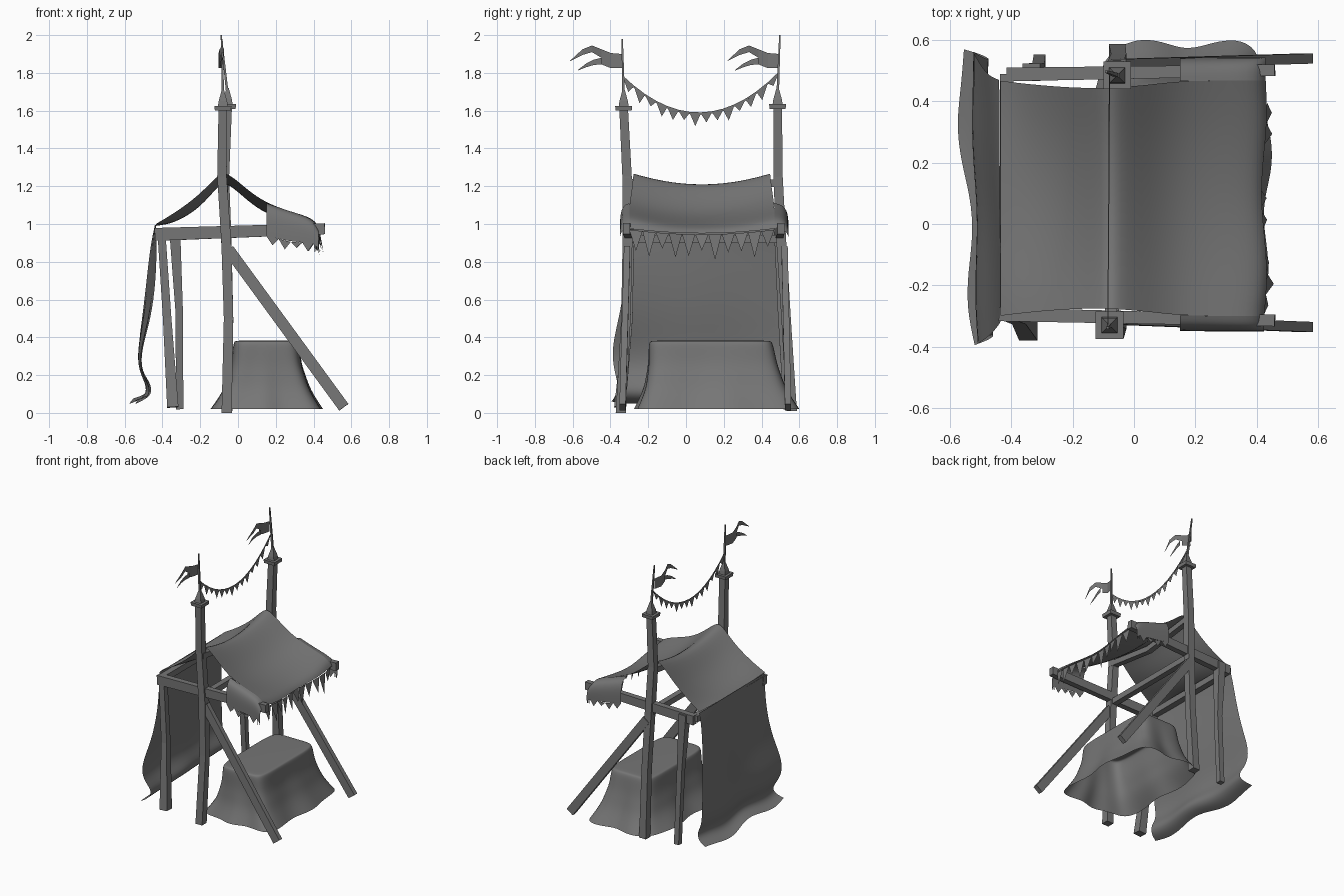
import bpy, bmesh, math
from mathutils import Vector

cube = bpy.data.objects.get("Cube")
if cube:
    bpy.data.objects.remove(cube)

mat = bpy.data.materials.new("plain grey")
mat.use_nodes = True
grey = (0.18, 0.18, 0.18, 1)
mat.diffuse_color = grey
mat.node_tree.nodes["Principled BSDF"].inputs["Base Color"].default_value = grey


def make(name, verts, faces, smooth=False, fix=False):
    mesh = bpy.data.meshes.new(name)
    mesh.from_pydata([tuple(v) for v in verts], [], faces)
    if fix:
        bm = bmesh.new()
        bm.from_mesh(mesh)
        bmesh.ops.recalc_face_normals(bm, faces=bm.faces)
        bm.to_mesh(mesh)
        bm.free()
    mesh.materials.append(mat)
    for p in mesh.polygons:
        p.use_smooth = smooth
    ob = bpy.data.objects.new(name, mesh)
    bpy.context.collection.objects.link(ob)
    return ob


def beam(name, path, sizes, flat=1):
    """Timber swept along a path, one width per point; flat scales its depth."""
    path = [Vector(p) for p in path]
    if not isinstance(sizes, (list, tuple)):
        sizes = [sizes] * len(path)
    verts, faces = [], []
    axis = (path[-1] - path[0]).normalized()
    side = axis.cross(Vector((0, 1, 0)))
    if side.length < 0.5:
        side = axis.cross(Vector((1, 0, 0)))
    side.normalize()
    other = axis.cross(side)
    for p, s in zip(path, sizes):
        for a, b in ((-1, -1), (1, -1), (1, 1), (-1, 1)):
            verts.append(p + (side * a + other * b * flat) * s / 2)
    for i in range(len(path) - 1):
        for k in range(4):
            a, b = i * 4 + k, i * 4 + (k + 1) % 4
            faces.append((a, b, b + 4, a + 4))
    n = len(verts)
    faces += [(0, 1, 2, 3), (n - 4, n - 3, n - 2, n - 1)]
    return make(name, verts, faces, fix=True)


def cloth(name, rows, closed=False, cap=False):
    """Smooth sheet through rows of points."""
    n = len(rows[0])
    verts = [p for row in rows for p in row]
    faces = []
    for i in range(len(rows) - 1):
        for j in range(n if closed else n - 1):
            a, b = i * n + j, i * n + (j + 1) % n
            faces.append((a, b, b + n, a + n))
    if cap:
        faces.append(tuple(range(n)))
    ob = make(name, verts, faces, True, True)
    sub = ob.modifiers.new("soften", 'SUBSURF')
    sub.levels = sub.render_levels = 2
    sub.boundary_smooth = 'PRESERVE_CORNERS'
    return ob


def teeth(name, edge, drop, out=(0, 0, 0)):
    """Row of hanging triangles below a line of points."""
    verts, faces = [], []
    for i in range(len(edge) - 1):
        a, b = Vector(edge[i]), Vector(edge[i + 1])
        d = drop * (1 + 0.25 * math.sin(i * 2.3))
        tip = (a + b) / 2 + Vector(out) * (1 + math.sin(i * 1.7)) - Vector((0, 0, d))
        faces.append((len(verts), len(verts) + 1, len(verts) + 2))
        verts += [a, b, tip]
    return make(name, verts, faces)


def lerp(a, b, t):
    return a + (b - a) * t


# Tall poles with caps, points and flag rods
poles = {
    "front": [(-.06, -.345, 0), (-.05, -.318, .5), (-.062, -.31, .9), (-.085, -.312, 1.25), (-.08, -.33, 1.61)],
    "back": [(-.055, .56, 0.01), (-.05, .53, .5), (-.06, .505, .9), (-.072, .487, 1.25), (-.055, .485, 1.62)],
}
rod_top = {"front": (-.085, -.338, 1.98), "back": (-.09, .497, 2.0)}
for side, path in poles.items():
    beam(side + "_pole", path, [.054, .05, .052, .05, .046])
    x, y, z = path[-1]
    beam(side + "_cap", [(x, y, z - .01), (x, y, z + .015)], [.085, .09])
    beam(side + "_point", [(x, y, z + .015), (x, y, z + .04), (x, y, z + .1)], [.052, .045, .012])
    beam(side + "_rod", [(x, y, z + .06), rod_top[side]], [.014, .008])

# Rails, rear legs, braces and cross bars
beam("front_rail", [(-.44, -.295, .945), (.46, -.315, .975)], [.068, .058], .65)
beam("back_rail", [(-.415, .488, .945), (.46, .502, .975)], [.068, .058], .65)
beam("front_brace", [(-.05, -.312, .865), (.56, -.336, .03)], .06, .55)
beam("back_brace", [(-.05, .522, .865), (.56, .54, .03)], .06, .55)
beam("front_leg", [(-.405, -.295, .95), (-.375, -.305, .5), (-.345, -.35, .03)], [.042, .045, .06])
beam("back_leg", [(-.335, .495, .97), (-.312, .505, .55), (-.308, .535, .02)], [.058, .04, .038])
beam("rear_bar", [(-.415, -.31, .955), (-.415, .49, .955)], .045)
beam("middle_bar", [(-.07, -.31, .92), (-.07, .5, .92)], .042)
beam("ridge_bar", [(-.075, -.325, 1.225), (-.075, .07, 1.17), (-.07, .49, 1.22)], .04)

# Main canopy, sagging between its two ends: x, z and sag
profile = [(-.435, .985, .01), (-.34, 1.04, .055), (-.2, 1.14, .075), (-.1, 1.255, .06), (-.05, 1.255, .055),
           (.05, 1.165, .06), (.15, 1.095, .06), (.28, 1.05, .055), (.40, 1.015, .05), (.425, .96, .025)]


def canopy_point(x, z, sag, t):
    bow = 4 * t * (1 - t)
    inset = .025 * math.sin(math.pi * min(1, max(0, (x + .44) / .6)))
    y = lerp(-.30 + inset, .468 - inset, t)
    return (x + .012 * math.sin(t * 9) * (x > .35), y, z + .015 - sag * bow)


spans = [i / 6 for i in range(7)]
cloth("canopy", [[canopy_point(*p, t) for t in spans] for p in profile])

# Jagged hem along the awning edge
hem = [canopy_point(.422, .955, .025, i / 11) for i in range(12)]
teeth("awning_teeth", hem, .11, (.012, 0, 0))

# Flaps folded over the rails
flap_profile = [p for p in profile if p[0] > .14]
for side, t, s in (("front", 0, -1), ("back", 1, 1.5)):
    rows = []
    for out, drop in ((0, 0), (.035, .008), (.052, .055), (.05, .145)):
        row = []
        for p in flap_profile:
            px, py, pz = canopy_point(*p, t)
            fall = drop * (.65 if px > .41 else .9 if px > .39 else 1.2 if px < .2 else 1.1)
            row.append((px, py + s * out, pz - fall))
        rows.append(row)
    cloth(side + "_flap", rows)
    low = rows[-1]
    edge = []
    for i in range(7):
        f = i / 6 * (len(low) - 1)
        k = min(int(f), len(low) - 2)
        edge.append(Vector(low[k]).lerp(Vector(low[k + 1]), f - k))
    teeth(side + "_flap_teeth", edge, .04)

# Rear curtain with a crumpled hem: front x, back x, z and side spread
curtain = [(-.435, -.44, .995, 0), (-.43, -.465, .88, .01), (-.435, -.485, .7, .025), (-.46, -.51, .5, .06),
           (-.51, -.535, .34, .10), (-.515, -.525, .22, .085), (-.45, -.475, .14, .06),
           (-.465, -.50, .085, .08), (-.52, -.575, .06, .10)]
rows = []
for i, (x_front, x_back, z, spread) in enumerate(curtain):
    f = i / (len(curtain) - 1)
    row = []
    for j in range(9):
        t = j / 8
        wave = -math.sin(t * 11) * .02 * f * f
        y = lerp(-.295 - spread, .47 + spread, t)
        row.append((lerp(x_front, x_back, t) + wave, y, z + wave * .8 * (f > .7)))
    rows.append(row)
cloth("rear_curtain", rows)

# Covered counter: squarish rings widening to a wavy hem
rings = [(.15, .155, .305, .383, 0), (.15, .168, .32, .38, 0), (.15, .176, .33, .36, 0),
         (.15, .182, .338, .26, .003), (.152, .205, .355, .19, .006), (.155, .222, .372, .12, .01),
         (.152, .285, .425, .02, .018)]
rows = []
for cx, rx, ry, z, wave in rings:
    row = []
    for k in range(32):
        a = math.tau * k / 32
        c, s = math.cos(a), math.sin(a)
        r = (abs(c) ** 10 + abs(s) ** 10) ** (-1 / 10)
        w = wave * math.sin(a * 7 + .6)
        cy = .13 + (.383 - z) * .09
        row.append((cx + c * r * (rx + w), cy + s * r * (ry + w), z))
    rows.append(row)
cloth("covered_counter", rows, closed=True, cap=True)

# Bunting line with pennants
a, b = Vector((-.085, -.335, 1.78)), Vector((-.08, .492, 1.80))
line = []
for i in range(15):
    t = i / 14
    line.append(a.lerp(b, t) - Vector((0, 0, .205 * 4 * t * (1 - t))))
beam("bunting_line", line, .012, .3)
teeth("bunting_pennants", line, .055)

# Swallowtail flags: upper and lower edges of each tail
parts = {"hoist": [(0, 1.9, 1.825), (-.06, 1.905, 1.825), (-.11, 1.925, 1.845)],
         "upper": [(-.11, 1.925, 1.88), (-.16, 1.945, 1.91), (-.21, 1.925, 1.895), (-.275, 1.865, 1.862)],
         "lower": [(-.11, 1.88, 1.845), (-.15, 1.87, 1.842), (-.19, 1.85, 1.83), (-.235, 1.815, 1.812)]}
for side, y0 in (("front", -.338), ("back", .494)):
    for part, pts in parts.items():
        verts, faces = [], []
        for dy, top, low in pts:
            x = -.088 + .015 * math.sin(dy * 22) * (1 if part != "lower" else -.6)
            verts += [(x, y0 + dy, top), (x, y0 + dy, low)]
        for i in range(0, len(verts) - 2, 2):
            faces.append((i, i + 1, i + 3, i + 2))
        make(f"{side}_flag_{part}", verts, faces)
